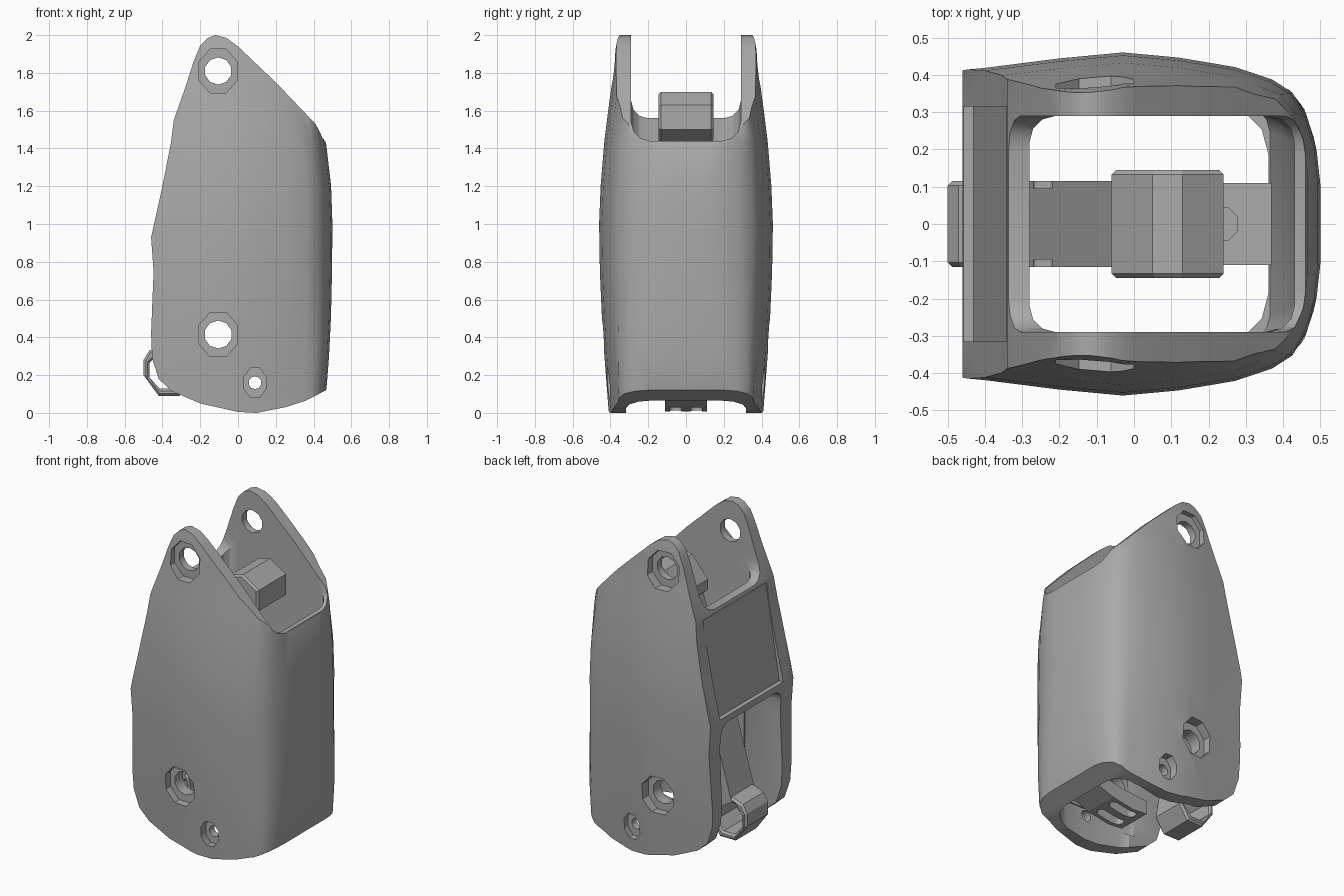
import bpy, bmesh, math

if "Cube" in bpy.data.objects:
    bpy.data.objects.remove(bpy.data.objects["Cube"], do_unlink=True)

grey = bpy.data.materials.new("plain grey")
grey.use_nodes = True
grey.diffuse_color = (0.4, 0.4, 0.4, 1)
grey.node_tree.nodes["Principled BSDF"].inputs["Base Color"].default_value = (0.4, 0.4, 0.4, 1)


def loft(name, rings):
    """Closed solid skinned over equal-length rings of points."""
    bm = bmesh.new()
    loops = [[bm.verts.new(p) for p in ring] for ring in rings]
    for a, b in zip(loops, loops[1:]):
        for i in range(len(a)):
            j = (i + 1) % len(a)
            bm.faces.new((a[i], a[j], b[j], b[i]))
    bm.faces.new(loops[0])
    bm.faces.new(loops[-1])
    bmesh.ops.recalc_face_normals(bm, faces=bm.faces)
    mesh = bpy.data.meshes.new(name)
    bm.to_mesh(mesh)
    bm.free()
    mesh.materials.append(grey)
    obj = bpy.data.objects.new(name, mesh)
    bpy.context.collection.objects.link(obj)
    return obj


def prism(name, pts, axis, a, b):
    """Flat outline extruded along an axis from a to b."""
    put = {"x": lambda p, t: (t, *p), "y": lambda p, t: (p[0], t, p[1]),
           "z": lambda p, t: (*p, t)}[axis]
    return loft(name, [[put(p, t) for p in pts] for t in (a, b)])


def activate(obj):
    bpy.ops.object.select_all(action='DESELECT')
    obj.select_set(True)
    bpy.context.view_layer.objects.active = obj


def boolean(obj, cutter, mode='DIFFERENCE'):
    activate(obj)
    mod = obj.modifiers.new("cut", 'BOOLEAN')
    mod.operation, mod.object, mod.solver = mode, cutter, 'EXACT'
    bpy.ops.object.modifier_apply(modifier=mod.name)
    bpy.data.objects.remove(cutter, do_unlink=True)


def ngon(cx, cz, rx, rz, n):
    return [(cx + rx * math.cos(math.tau * (i + .5) / n),
             cz + rz * math.sin(math.tau * (i + .5) / n)) for i in range(n)]


def rounded(x0, x1, y0, y1, r, n=3):
    """Rectangle with rounded corners."""
    pts = []
    for k, (cx, cy) in enumerate([(x1 - r, y1 - r), (x0 + r, y1 - r),
                                  (x0 + r, y0 + r), (x1 - r, y0 + r)]):
        for i in range(n + 1):
            t = math.pi / 2 * (k + i / n)
            pts.append((cx + r * math.cos(t), cy + r * math.sin(t)))
    return pts


# Bulging outer body: height, half width, reach towards +x, squareness of the corner
levels = [(-.05, .405, .455, 1), (.12, .418, .468, 1), (.3, .432, .482, .8),
          (.5, .445, .492, .5), (.75, .456, .498, .2), (1, .46, .5, .1),
          (1.2, .452, .493, .2), (1.44, .432, .465, .5), (1.6, .412, .45, .5),
          (1.8, .385, .44, .5), (1.93, .372, .43, .5), (2.05, .35, .42, .5)]


def section(z, w, reach, s):
    half = [(-.6, .87 * w), (-.4, .91 * w), (-.2, .965 * w), (-.03, w), (.12, .97 * w),
            (.27, .915 * w), (reach - .13, (.84 + .03 * s) * w),
            (reach - .075, (.755 + .1 * s) * w), (reach - .035, (.6 + .18 * s) * w),
            (reach - .01, (.4 + .24 * s) * w), (reach, (.2 + .25 * s) * w)]
    return [(x, -y, z) for x, y in half] + [(x, y, z) for x, y in reversed(half)]


shell = loft("shell", [section(*lv) for lv in levels])

# Side silhouette trims the body
outline = [(-.12, 2), (-.16, 1.985), (-.2, 1.945), (-.235, 1.86), (-.28, 1.72), (-.34, 1.55),
           (-.355, 1.43), (-.4, 1.2), (-.46, .93), (-.447, .75), (-.46, .42), (-.455, .29),
           (-.42, .18), (-.35, .115), (-.2, .05), (0, .005), (.1, 0), (.25, .03),
           (.36, .065), (.466, .12), (.6, .5), (.6, 1.2), (.465, 1.43), (.41, 1.53),
           (.2, 1.75), (0, 1.94), (-.06, 1.985)]
boolean(shell, prism("trim", outline, "y", -1, 1), 'INTERSECT')

# Hollow inside: the wall thickens and the sides flare towards the foot
cavity = [[(x, y, z) for x, y in rounded(-.28, front, -w, w, .07)]
          for z, w, front in ((.14, .315, .365), (.3, .305, .4), (.5, .29, .42),
                              (.9, .29, .43), (3, .29, .43))]
boolean(shell, loft("cavity", cavity))

# Bottom opening that leaves a floor strip by the wall
boolean(shell, prism("floor_opening", rounded(-.28, .36, -.318, .318, .13), "z", -1, .2))

# Dip in the top of the wall, and open back above and below the recessed panel
boolean(shell, prism("wall_dip", rounded(-.29, .29, 1.44, 3, .1), "x", .33, 1))
boolean(shell, prism("upper_gap", rounded(-.29, .29, 1.56, 3, .09), "x", -1, -.2))
boolean(shell, prism("lower_gap", rounded(-.3, .3, -1, .9, .07), "x", -1, -.2))
recess = [(-.7, .94), (-.43, .94), (-.335, 1.535), (-.7, 1.535)]
boolean(shell, prism("panel_recess", recess, "y", -.315, .315))

# Bolt holes through both side plates, each with a countersunk pocket
for x, z, r, rx, rz, depth in [(-.105, 1.81, .072, .112, .125, .335),
                               (-.105, .415, .074, .112, .125, .375),
                               (.09, .16, .034, .062, .084, .365)]:
    boolean(shell, prism("bolt_hole", ngon(x, z, r, r, 10), "y", -1, 1))
    for side in (-1, 1):
        boolean(shell, prism("pocket", ngon(x, z, rx, rz, 8), "y", side * depth, side))

# Slotted rib joining the floor strip, with a small peg
rib = prism("floor_rib", [(0, .015), (.1, .008), (.25, .035), (.4, .09), (.38, .16),
                          (.2, .12), (0, .1)], "y", -.11, .11)
for y in (-.055, .055):
    boolean(rib, prism("rib_slot", rounded(.04, .22, y - .03, y + .03, .025), "z", -1, 1))
peg = prism("rib_peg", ngon(.235, 0, .048, .048, 8), "z", .08, .2)

# Lever: slanted arm, faceted head at the top, ring at the bottom
arm = prism("lever_arm", [(-.4, .33), (-.3, .27), (-.22, .58), (.1, 1.45), (.08, 1.58),
                          (-.03, 1.5), (-.28, .74)], "y", -.115, .115)
for side in (-1, 1):
    boolean(arm, prism("notch", rounded(-.27, -.22, .66, .95, .01), "y",
                       side * .095, side * .2))
head = prism("lever_head", [(-.06, 1.55), (.05, 1.68), (.13, 1.7), (.24, 1.63),
                            (.24, 1.5), (.15, 1.43), (.03, 1.43), (-.06, 1.48)],
             "y", -.145, .145)
ring = prism("lever_ring", [(-.5, .2), (-.42, .09), (-.31, .09), (-.25, .18),
                            (-.27, .31), (-.36, .37), (-.47, .33), (-.5, .28)],
             "y", -.115, .115)
boolean(ring, prism("ring_bore", ngon(-.375, .225, .1, .105, 8), "y", -1, 1))

# Worn edges on the lever parts
for obj in (head, ring):
    activate(obj)
    mod = obj.modifiers.new("edge", 'BEVEL')
    mod.width, mod.segments, mod.limit_method = .012, 1, 'ANGLE'
    mod.angle_limit = math.radians(60)
    bpy.ops.object.modifier_apply(modifier=mod.name)

activate(shell)
bpy.ops.object.shade_smooth_by_angle(angle=math.radians(38))
